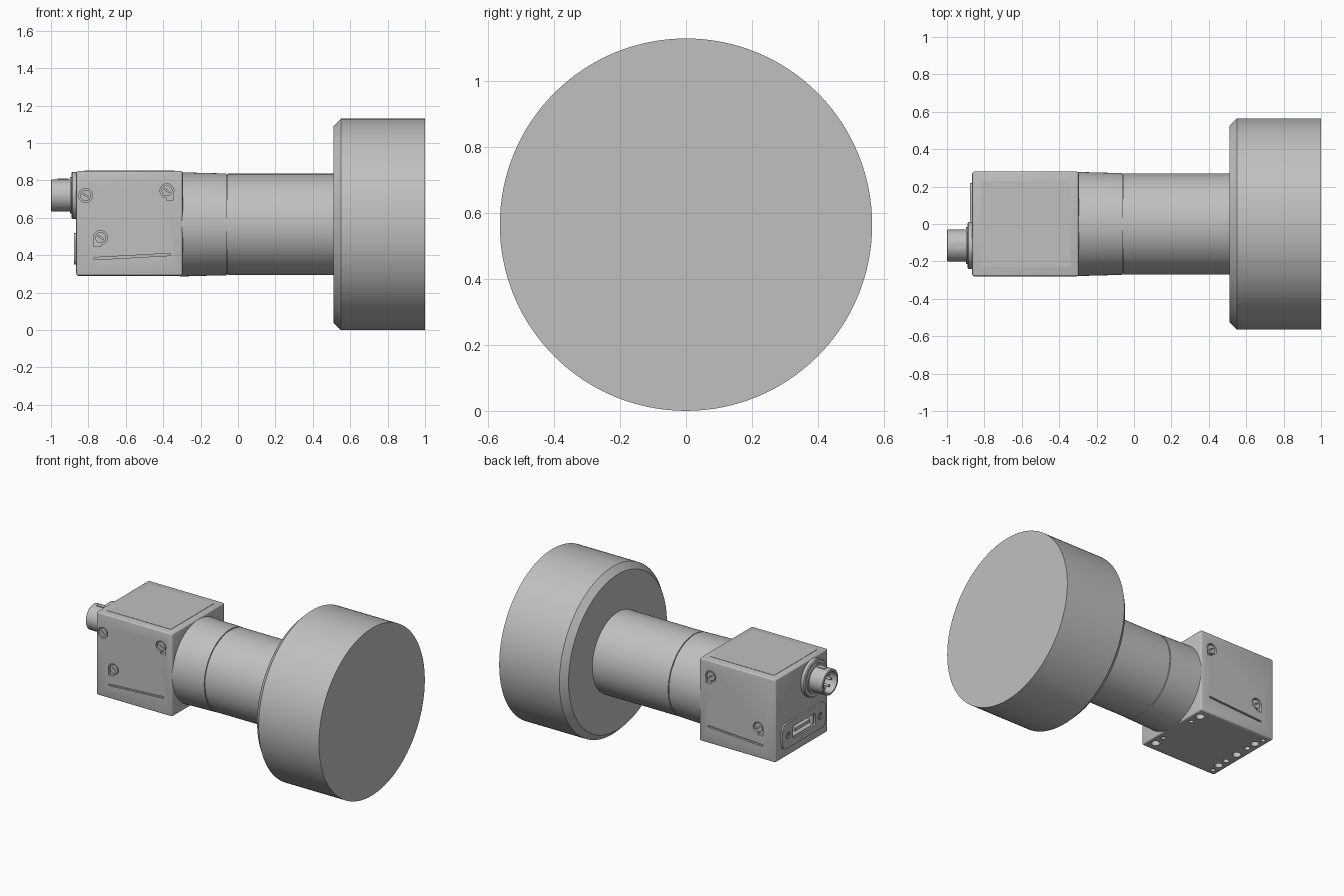
import bpy, bmesh, math
from mathutils import Matrix, Vector

old = bpy.data.objects.get("Cube")
if old:
    bpy.data.objects.remove(old, do_unlink=True)

grey = bpy.data.materials.new("satin grey")
grey.use_nodes = True
colour = (0.53, 0.53, 0.53, 1)
grey.diffuse_color = colour
grey.node_tree.nodes["Principled BSDF"].inputs["Base Color"].default_value = colour

AXIS_Z = 0.565
parts = []


def finish(bm, name):
    bmesh.ops.recalc_face_normals(bm, faces=bm.faces)
    mesh = bpy.data.meshes.new(name)
    bm.to_mesh(mesh)
    bm.free()
    mesh.materials.append(grey)
    ob = bpy.data.objects.new(name, mesh)
    bpy.context.collection.objects.link(ob)
    parts.append(ob)
    return ob


def lathe(name, profile, centre=(0, 0, 0), axis=(1, 0, 0), steps=48):
    """Spin (distance along axis, radius) points around the axis."""
    bm = bmesh.new()
    verts = [bm.verts.new((r, 0, d)) for d, r in profile]
    edges = [bm.edges.new(pair) for pair in zip(verts, verts[1:])]
    bmesh.ops.spin(bm, geom=verts + edges, cent=(0, 0, 0), axis=(0, 0, 1),
                   angle=math.tau, steps=steps)
    bmesh.ops.remove_doubles(bm, verts=bm.verts, dist=1e-5)
    turn = Vector((0, 0, 1)).rotation_difference(Vector(axis)).to_matrix().to_4x4()
    bm.transform(Matrix.Translation(centre) @ turn)
    return finish(bm, name)


def rod(name, centre, axis, start, end, radius, steps=32):
    return lathe(name, [(start, 0), (start, radius), (end, radius), (end, 0)],
                 centre, axis, steps)


def box(name, centre, size, bevel=0, segments=3, turn=0, only_x=False):
    """Box, with optional edge rounding and a turn about y."""
    bm = bmesh.new()
    bmesh.ops.create_cube(bm, size=1, matrix=Matrix.Diagonal((*size, 1)))
    if bevel:
        edges = [e for e in bm.edges if not only_x or
                 abs(e.verts[0].co.x - e.verts[1].co.x) > 1e-4]
        bmesh.ops.bevel(bm, geom=edges, offset=bevel, segments=segments,
                        affect='EDGES', profile=0.5)
    bm.transform(Matrix.Translation(centre) @ Matrix.Rotation(turn, 4, 'Y'))
    return finish(bm, name)


def cut(target, cutter):
    mod = target.modifiers.new("cut", 'BOOLEAN')
    mod.operation = 'DIFFERENCE'
    mod.solver = 'EXACT'
    mod.object = cutter
    bpy.context.view_layer.objects.active = target
    bpy.ops.object.modifier_apply(modifier=mod.name)
    parts.remove(cutter)
    bpy.data.objects.remove(cutter, do_unlink=True)


# Front head and barrel
on_axis = (0, 0, AXIS_Z)
lathe("front_head", [(0.51, 0), (0.51, 0.525), (0.55, 0.565), (1, 0.565), (1, 0)],
      on_axis, steps=128)
lathe("barrel", [(-0.056, 0), (-0.056, 0.271), (0.52, 0.271), (0.52, 0)], on_axis, steps=96)
lathe("barrel_groove", [(-0.07, 0), (-0.07, 0.264), (-0.05, 0.264), (-0.05, 0)], on_axis, steps=96)
lathe("mount_ring", [(-0.31, 0), (-0.31, 0.279), (-0.22, 0.276), (-0.062, 0.272), (-0.062, 0)],
      on_axis, steps=96)

# Camera housing
body = box("housing", (-0.58, 0, 0.57), (0.57, 0.56, 0.56), bevel=0.012)
box("top_panel", (-0.58, 0, 0.85), (0.48, 0.46, 0.004))

# Side screws in pockets, and the slanted grooves
def screw(name, x, z, side):
    head = rod(name, (x, side * 0.28, z), (0, side, 0), -0.03, -0.004, 0.029)
    for turn in (0.6, 0.6 + math.pi / 2):
        cut(head, box("cutter", (x, side * 0.28, z), (0.034, 0.03, 0.007), turn=turn))


for side, label in ((-1, "right"), (1, "left")):
    for x, z, corner, place in ((-0.38, 0.745, 1, "upper"), (-0.735, 0.495, -1, "lower")):
        cut(body, rod("cutter", (x, side * 0.28, z), (0, side, 0), -0.022, 0.02, 0.037))
        cut(body, box("cutter", (x + corner * 0.017, side * 0.28, z - 0.0175),
                      (0.037, 0.04, 0.062)))
        screw(f"{label}_{place}_screw", x, z, side)
    cut(body, box("cutter", (-0.565, side * 0.28, 0.393), (0.41, 0.024, 0.012), turn=-0.055))
cut(body, rod("cutter", (-0.815, -0.28, 0.72), (0, -1, 0), -0.022, 0.02, 0.037))
screw("corner_screw", -0.815, 0.72, -1)

# Mounting holes underneath
holes = [(-0.81, 0, 0.027)]
for s in (-1, 1):
    holes += [(-0.345, s * 0.21, 0.027), (-0.34, s * 0.13, 0.015),
              (-0.81, s * 0.1, 0.018), (-0.81, s * 0.17, 0.025), (-0.82, s * 0.235, 0.014)]
for x, y, r in holes:
    cut(body, rod("cutter", (x, y, 0.29), (0, 0, 1), -0.02, 0.06, r, 24))

# Rear data port plate with its socket and fixing holes
cut(body, box("cutter", (-0.86, -0.01, 0.435), (0.08, 0.22, 0.07)))
plate = box("port_plate", (-0.866, -0.01, 0.435), (0.02, 0.46, 0.17), 0.04, 5, only_x=True)
cut(plate, box("cutter", (-0.866, -0.01, 0.435), (0.1, 0.24, 0.08), 0.015, only_x=True))
box("port_tongue", (-0.85, -0.01, 0.435), (0.03, 0.16, 0.022))
for y in (-0.18, 0.16):
    cut(plate, rod("cutter", (-0.87, y, 0.435), (-1, 0, 0), -0.002, 0.03, 0.022))
    lathe("port_nut", [(-0.01, 0), (-0.01, 0.019), (0.006, 0.019), (0.006, 0.01),
                       (-0.003, 0.01), (-0.003, 0)], (-0.87, y, 0.435), (-1, 0, 0), 24)

# Round rear connector: flange, hollow sleeve, pins and key
plug = (-0.865, -0.115, 0.72)
lathe("connector_flange", [(-0.01, 0), (-0.01, 0.125), (0.02, 0.125), (0.026, 0.119),
                           (0.026, 0)], plug, (-1, 0, 0), 64)
lathe("connector_sleeve", [(0, 0), (0, 0.098), (0.034, 0.098), (0.034, 0.085),
                           (0.131, 0.085), (0.135, 0.081), (0.135, 0.07),
                           (0.05, 0.07), (0.05, 0)], plug, (-1, 0, 0), 64)
for i in range(6):
    a = math.tau * i / 6
    rod("connector_pin", (plug[0], plug[1] + 0.043 * math.cos(a), plug[2] + 0.043 * math.sin(a)),
        (-1, 0, 0), 0.04, 0.11, 0.008, 12)
box("connector_key", (-0.935, plug[1], plug[2] + 0.083), (0.06, 0.03, 0.012))

# Smooth the round surfaces and keep edges crisp
bpy.ops.object.select_all(action='DESELECT')
for ob in parts:
    ob.select_set(True)
bpy.context.view_layer.objects.active = body
bpy.ops.object.shade_smooth_by_angle(angle=math.radians(25))
